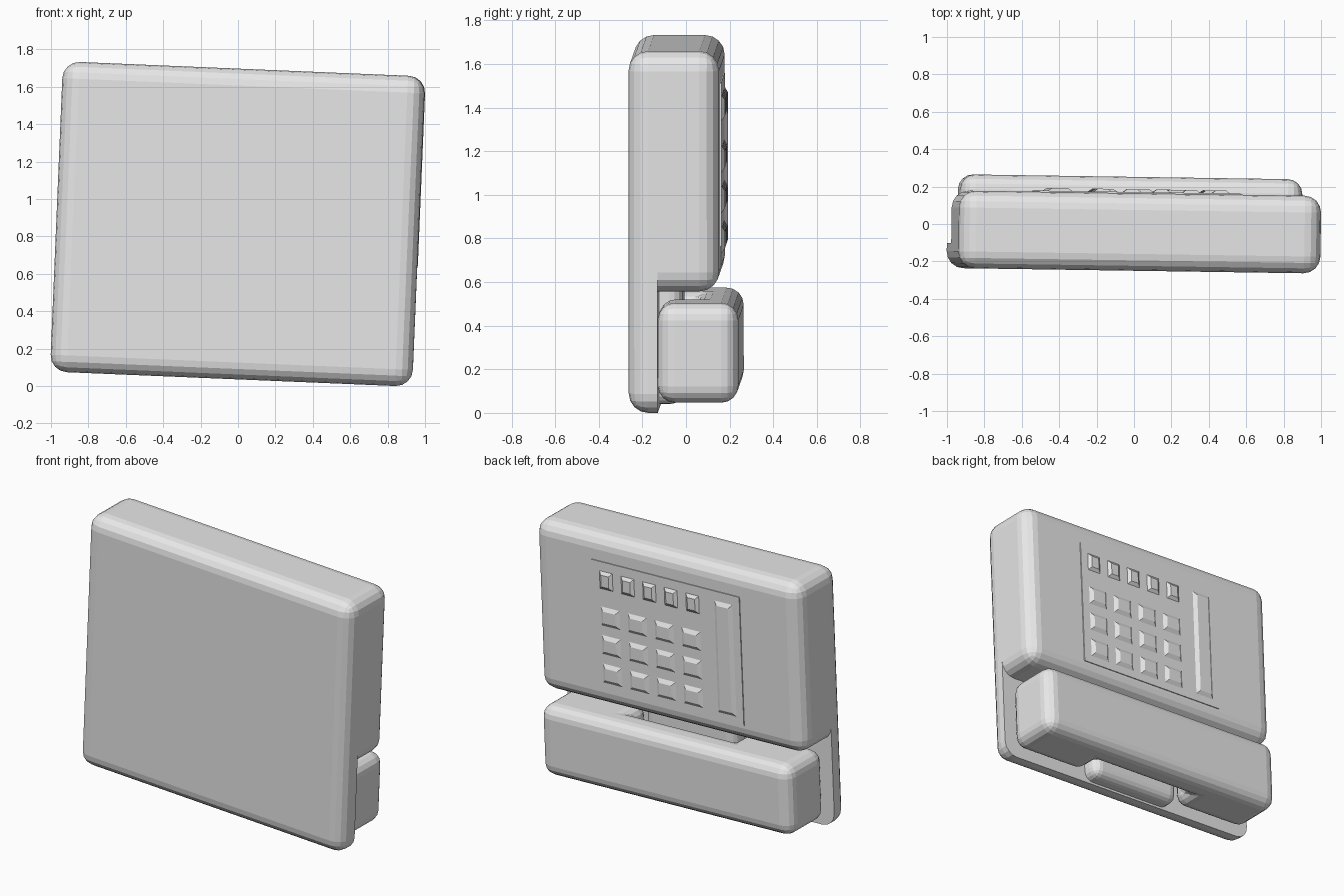
import bpy, bmesh, math
from mathutils import Matrix, Vector

if "Cube" in bpy.data.objects:
    bpy.data.objects.remove(bpy.data.objects["Cube"], do_unlink=True)

# one plain grey plastic
grey = bpy.data.materials.new("grey plastic")
grey.use_nodes = True
grey.diffuse_color = (0.8, 0.8, 0.8, 1)
grey.node_tree.nodes["Principled BSDF"].inputs["Base Color"].default_value = (0.8, 0.8, 0.8, 1)

# the whole phone leans slightly
POSE = (Matrix.Translation((0, 0, 0.866))
        @ Matrix.Rotation(math.radians(-0.85), 4, "Z")
        @ Matrix.Rotation(math.radians(2.4), 4, "Y"))

HALF_W, HALF_H = 0.969, 0.83
FRONT, PLATE_BACK, BACK = -0.25, -0.117, 0.165
UPPER_BOTTOM = -0.272
ROUND = 0.09


def finish(name, bm):
    bmesh.ops.recalc_face_normals(bm, faces=bm.faces)
    bm.transform(POSE)
    mesh = bpy.data.meshes.new(name)
    bm.to_mesh(mesh)
    bm.free()
    mesh.materials.append(grey)
    obj = bpy.data.objects.new(name, mesh)
    bpy.context.collection.objects.link(obj)
    return obj


def bevel_all(bm, radius):
    bmesh.ops.bevel(bm, geom=bm.edges[:], offset=radius, segments=4, profile=0.5,
                    affect="EDGES", clamp_overlap=True)


def add_box(bm, lo, hi):
    lo, hi = Vector(lo), Vector(hi)
    place = Matrix.Translation((lo + hi) / 2) @ Matrix.Diagonal((*(hi - lo), 1))
    return bmesh.ops.create_cube(bm, size=1, matrix=place)["verts"]


def rounded_box(lo, hi, radius=ROUND):
    bm = bmesh.new()
    add_box(bm, lo, hi)
    bevel_all(bm, radius)
    return bm


def trim(bm, point, normal):
    """Cut away everything on the normal's side and cap the cut."""
    cut = bmesh.ops.bisect_plane(bm, geom=bm.verts[:] + bm.edges[:] + bm.faces[:],
                                 plane_co=point, plane_no=normal, clear_outer=True)
    edges = [e for e in cut["geom_cut"] if isinstance(e, bmesh.types.BMEdge)]
    bmesh.ops.holes_fill(bm, edges=edges, sides=0)


# upper housing
finish("upper_housing", rounded_box((-HALF_W, FRONT, UPPER_BOTTOM), (HALF_W, BACK, HALF_H)))

# thin plate that continues the front below the housing
plate = rounded_box((-HALF_W, FRONT, -HALF_H), (HALF_W, BACK, HALF_H))
trim(plate, (0, PLATE_BACK, 0), (0, 1, 0))
trim(plate, (0, 0, UPPER_BOTTOM + ROUND), (0, 0, 1))
finish("base_plate", plate)

# cradle block inside the handset's recess
finish("cradle_block", rounded_box((-0.33, -0.2, -0.815), (0.33, -0.01, -0.2), 0.06))

# handset: U-shaped outline with two feet, extruded upward and rounded
END, NOTCH, GRIP, REAR = 0.915, 0.37, 0.04, 0.252
half = [(NOTCH, GRIP), (NOTCH, PLATE_BACK), (END, PLATE_BACK), (END, REAR)]
outline = half + [(-x, y) for x, y in reversed(half)]
handset = bmesh.new()
face = handset.faces.new([handset.verts.new((x, y, -0.785)) for x, y in outline])
up = bmesh.ops.extrude_face_region(handset, geom=[face])["geom"]
bmesh.ops.translate(handset, vec=(0, 0, 0.458),
                    verts=[v for v in up if isinstance(v, bmesh.types.BMVert)])
bmesh.ops.recalc_face_normals(handset, faces=handset.faces)
bevel_all(handset, 0.085)
finish("handset", handset)

# thin raised keypad panel
PANEL = BACK + 0.006
panel = bmesh.new()
add_box(panel, (-0.54, BACK - 0.02, -0.165), (0.54, PANEL, 0.67))
finish("keypad_panel", panel)


def add_key(bm, left, top, width, height, slope=0.03):
    """Raised key with sloping sides; left is its +x edge."""
    verts = add_box(bm, (left - width, PANEL - 0.004, top - height), (left, PANEL + 0.015, top))
    mid = Vector((left - width / 2, 0, top - height / 2))
    for v in verts:
        if v.co.y > PANEL:
            v.co.x -= math.copysign(slope, v.co.x - mid.x)
            v.co.z -= math.copysign(slope, v.co.z - mid.z)


# number keys, function keys and the long bar
keys = bmesh.new()
for col in range(4):
    for row in range(3):
        add_key(keys, 0.49 - 0.197 * col, 0.385 - 0.185 * row, 0.15, 0.135)
finish("number_keys", keys)

small = bmesh.new()
for col in range(5):
    add_key(small, 0.49 - 0.158 * col, 0.615, 0.105, 0.125, 0.025)
finish("function_keys", small)

bar = bmesh.new()
add_key(bar, -0.35, 0.615, 0.145, 0.735)
finish("long_bar", bar)
